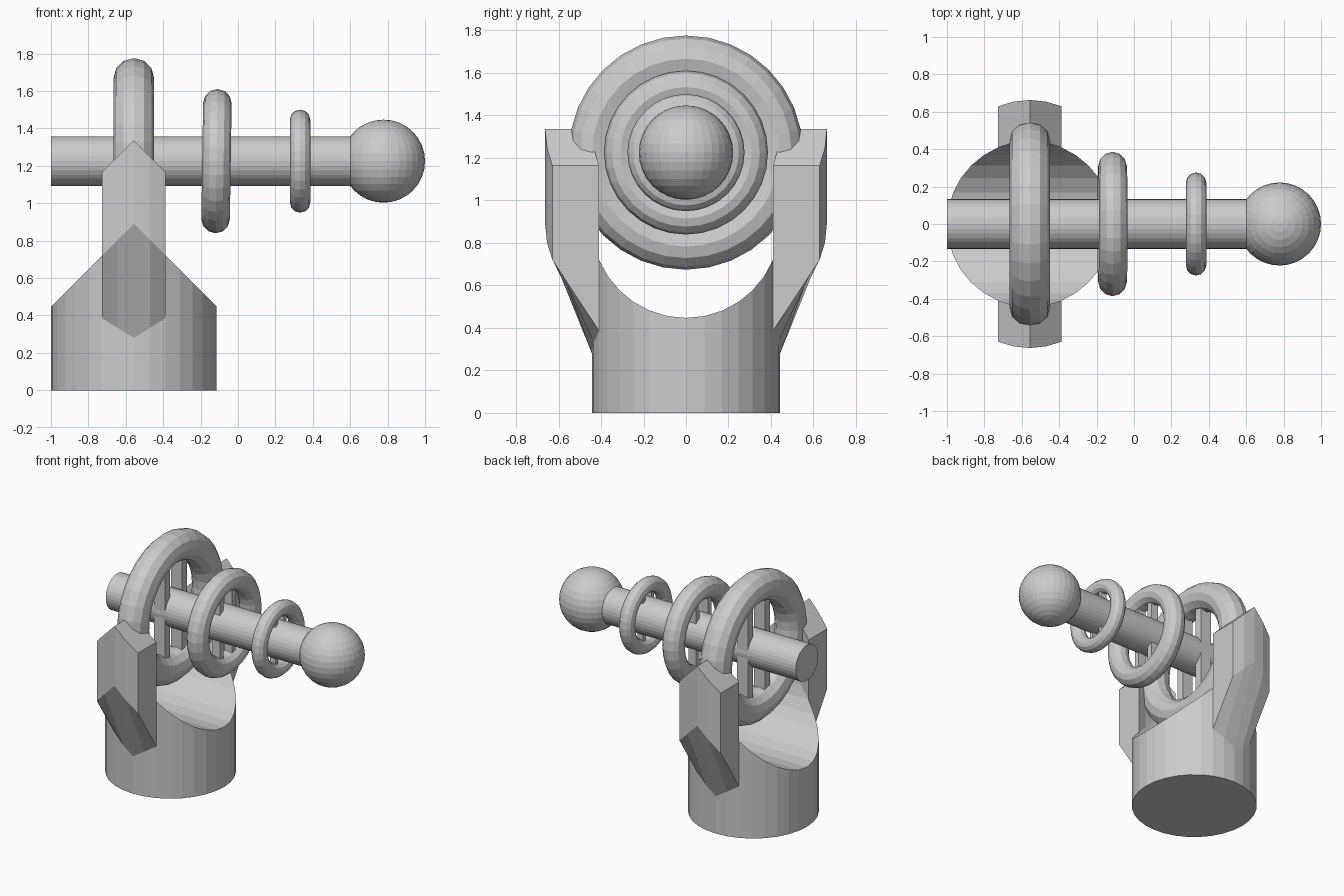
import bpy, bmesh, math
from mathutils import Matrix, Vector

if "Cube" in bpy.data.objects:
    bpy.data.objects.remove(bpy.data.objects["Cube"])

CX, R, AXIS_Z, SEG = -0.557, 0.443, 1.225, 32
SADDLE_Z = 0.89


def make_object(name, bm):
    bmesh.ops.recalc_face_normals(bm, faces=bm.faces[:])
    mesh = bpy.data.meshes.new(name)
    bm.to_mesh(mesh)
    bm.free()
    obj = bpy.data.objects.new(name, mesh)
    bpy.context.collection.objects.link(obj)
    return obj


# Base: round socket whose top is scooped by a cylinder along x
bm = bmesh.new()
angles = [2 * math.pi * i / SEG for i in range(SEG)]
low = [bm.verts.new((CX + R * math.cos(a), R * math.sin(a), 0)) for a in angles]
top = [bm.verts.new((CX + R * math.cos(a), R * math.sin(a),
                     SADDLE_Z - R * abs(math.cos(a)))) for a in angles]
bm.faces.new(low[::-1])
for i in range(SEG):
    j = (i + 1) % SEG
    bm.faces.new((low[i], low[j], top[j], top[i]))
half = SEG // 2
for k in range(-SEG // 4, SEG // 4):
    ring = []
    for i in (k, k + 1, half - k - 1, half - k):
        v = top[i % SEG]
        if v not in ring:
            ring.append(v)
    bm.faces.new(ring)
make_object("base_socket", bm)


# Side brackets: curved plates growing out of the socket wall
def bracket(name, side):
    bm = bmesh.new()
    cols = []
    for k in range(-2, 3):
        a = k * 2 * math.pi / SEG
        dx, y = R * math.sin(a), R * math.cos(a)
        profile = [(y, 1.335 - abs(dx)), (y + 0.22, 1.335 - abs(dx)),
                   (y + 0.22, SADDLE_Z - abs(dx)), (y, 0.28 + 0.62 * abs(dx))]
        cols.append([bm.verts.new((CX + dx, side * py, pz)) for py, pz in profile])
    for a, b in zip(cols, cols[1:]):
        for i in range(4):
            j = (i + 1) % 4
            bm.faces.new((a[i], a[j], b[j], b[i]))
    bm.faces.new(cols[0])
    bm.faces.new(cols[-1][::-1])
    make_object(name, bm)


bracket("front_bracket", -1)
bracket("back_bracket", 1)

# Barrel rod
bm = bmesh.new()
bmesh.ops.create_cone(bm, cap_ends=True, segments=SEG, radius1=0.133, radius2=0.133, depth=1.62,
                      matrix=Matrix.Translation((-0.19, 0, AXIS_Z)) @ Matrix.Rotation(math.pi / 2, 4, 'Y'))
make_object("barrel_rod", bm)

# Ball tip
bm = bmesh.new()
bmesh.ops.create_uvsphere(bm, u_segments=32, v_segments=16, radius=0.222,
                          matrix=Matrix.Translation((0.778, 0, AXIS_Z)))
make_object("ball_tip", bm)


# Rings around the rod, each held by thin upright struts
def ring(name, x, s, tilt=0):
    bpy.ops.mesh.primitive_torus_add(major_segments=32, minor_segments=12,
                                     major_radius=0.442 * s, minor_radius=0.109 * s,
                                     location=(x, 0, AXIS_Z),
                                     rotation=(0, math.pi / 2 + tilt, 0))
    bpy.context.object.name = name
    bm = bmesh.new()
    for side in (-1, 1):
        m = Matrix.Translation((x, side * 0.1 * s, AXIS_Z)) @ \
            Matrix.Diagonal((0.09 * s, 0.06 * s, 0.84 * s, 1))
        bmesh.ops.create_cube(bm, size=1, matrix=m)
    make_object(name + "_struts", bm)


ring("large_ring", CX, 1.0)
ring("middle_ring", -0.115, 0.7, 0.015)
ring("small_ring", 0.332, 0.5)
